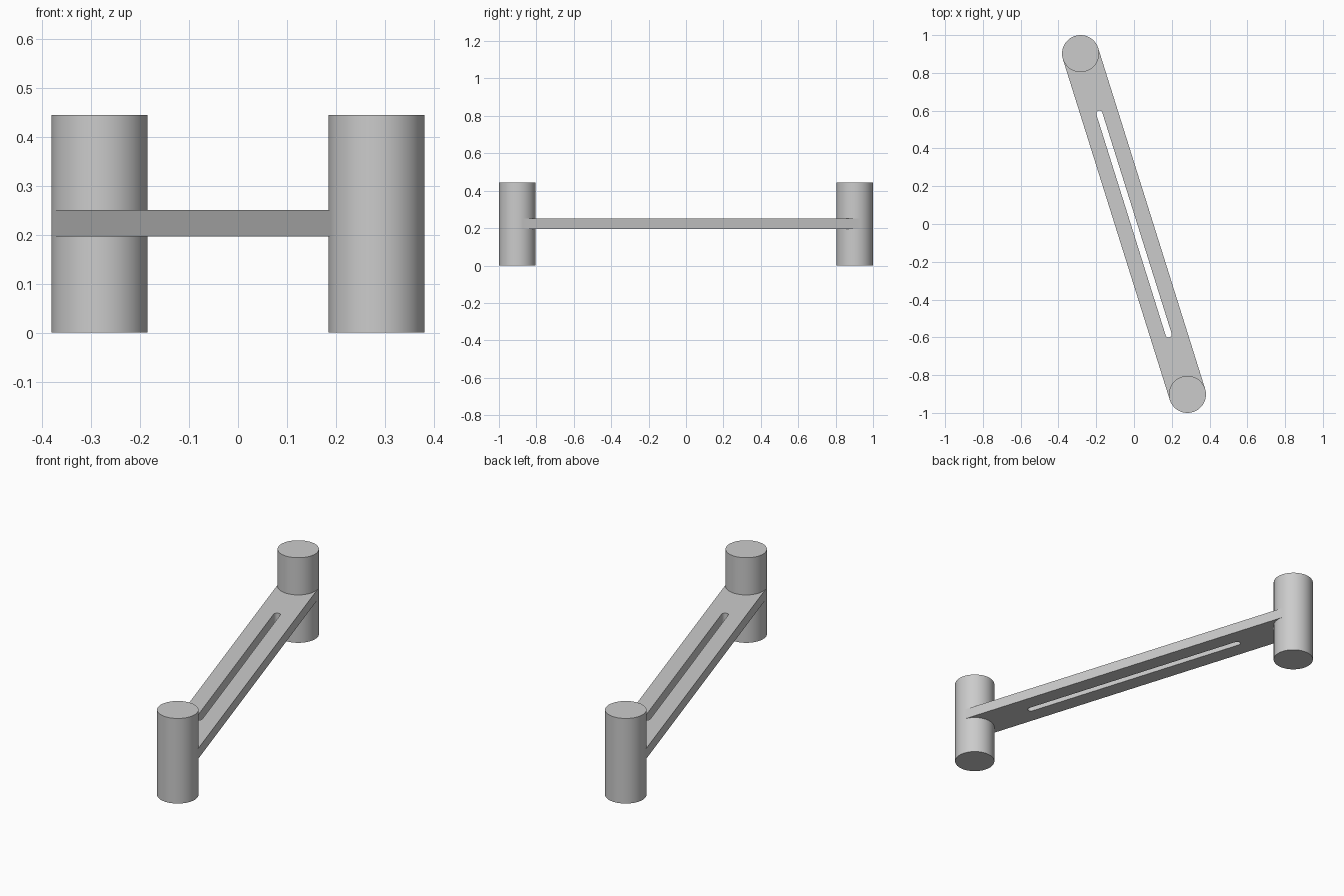
import bpy, math
from mathutils import Vector

cube = bpy.data.objects.get("Cube")
if cube:
    bpy.data.objects.remove(cube, do_unlink=True)

grey = bpy.data.materials.new("plain grey")
grey.use_nodes = True
colour = (0.6, 0.6, 0.6, 1)
grey.diffuse_color = colour
grey.node_tree.nodes["Principled BSDF"].inputs["Base Color"].default_value = colour

RADIUS, HEIGHT = 0.098, 0.445
THICK, MID = 0.054, 0.2235
END = Vector((0.283, -0.902, 0))
ANGLE = math.atan2(END.y, END.x)
HALF = END.length
SLOT_R, SLOT_HALF = 0.0165, 0.612


def finish(name):
    ob = bpy.context.object
    ob.name = name
    ob.data.materials.append(grey)
    return ob


def cylinder(name, pos, radius, height, sides):
    bpy.ops.mesh.primitive_cylinder_add(vertices=sides, radius=radius, depth=height, location=pos)
    ob = finish(name)
    bpy.ops.object.shade_smooth_by_angle(angle=math.radians(30))
    return ob


def bar(name, length, width, height):
    bpy.ops.mesh.primitive_cube_add(size=1, location=(0, 0, MID), rotation=(0, 0, ANGLE))
    ob = finish(name)
    ob.scale = (length, width, height)
    bpy.ops.object.transform_apply(location=False, rotation=False, scale=True)
    return ob


def cut(target, cutter):
    mod = target.modifiers.new("slot", "BOOLEAN")
    mod.operation, mod.solver, mod.object = "DIFFERENCE", "EXACT", cutter
    bpy.context.view_layer.objects.active = target
    bpy.ops.object.modifier_apply(modifier=mod.name)
    bpy.data.objects.remove(cutter, do_unlink=True)


# Upright posts at both ends
for name, side in (("front_post", 1), ("back_post", -1)):
    cylinder(name, END * side + Vector((0, 0, HEIGHT / 2)), RADIUS, HEIGHT, 64)

# Flat link between the post centres, with a round-ended slot
link = bar("link_plate", 2 * HALF, 2 * RADIUS, THICK)
cut(link, bar("slot_cutter", 2 * SLOT_HALF, 2 * SLOT_R, THICK * 3))
for side in (1, -1):
    pos = END.normalized() * SLOT_HALF * side + Vector((0, 0, MID))
    cut(link, cylinder("slot_end_cutter", pos, SLOT_R, THICK * 4, 24))
bpy.ops.object.select_all(action="DESELECT")
link.select_set(True)
bpy.context.view_layer.objects.active = link
bpy.ops.object.shade_smooth_by_angle(angle=math.radians(30))
